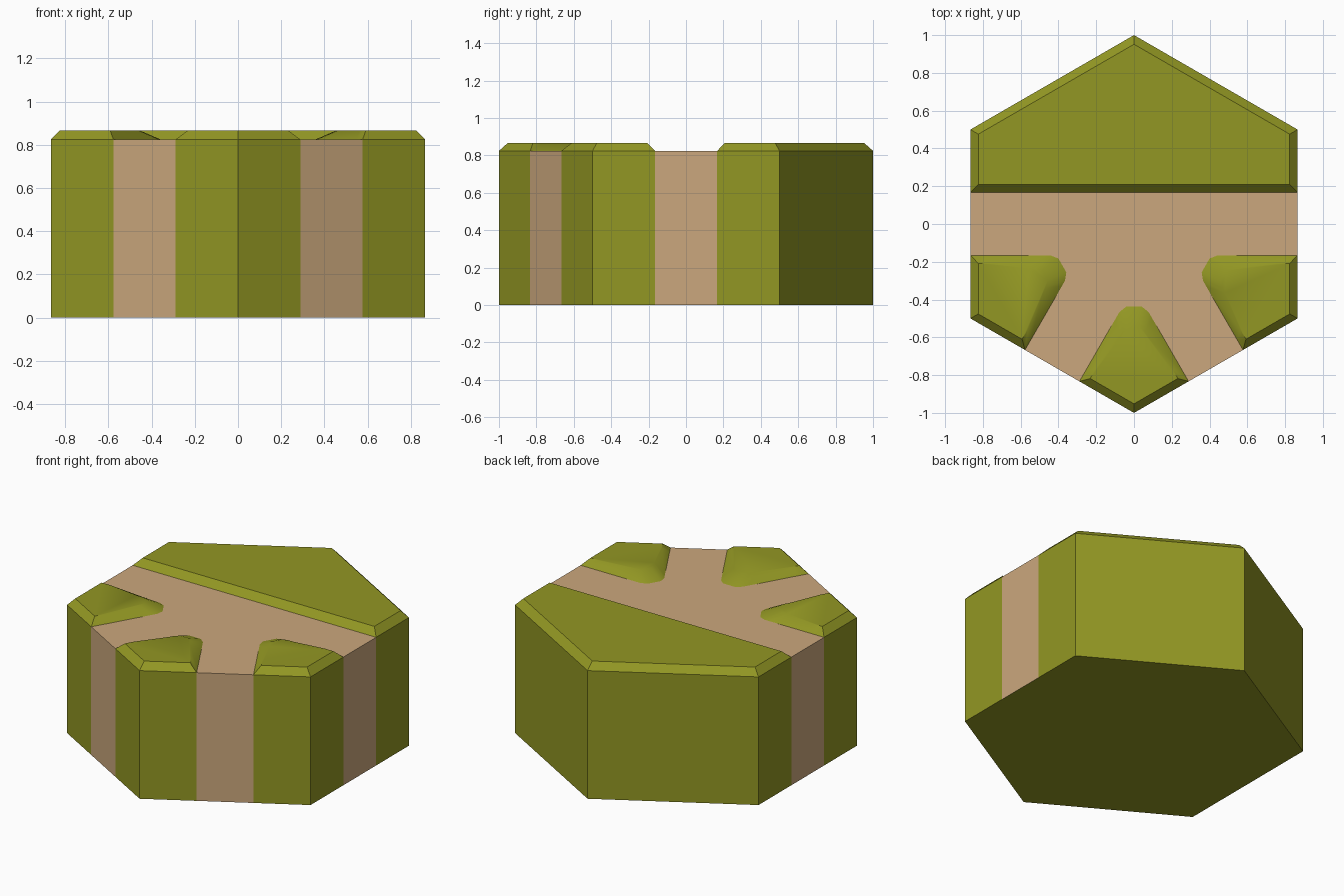
import bpy, bmesh, math
from mathutils import Matrix

if "Cube" in bpy.data.objects:
    bpy.data.objects.remove(bpy.data.objects["Cube"])

BASE_Z, TOP_Z, INSET = 0.824, 0.867, 0.042
AP = math.sqrt(3) / 2


def material(name, rgb):
    m = bpy.data.materials.new(name)
    m.diffuse_color = (*rgb, 1)
    m.use_nodes = True
    m.node_tree.nodes["Principled BSDF"].inputs["Base Color"].default_value = m.diffuse_color
    return m


grass = material("grass green", (0.29, 0.31, 0.017))
path = material("path tan", (0.60, 0.39, 0.205))


def make_object(name, bm, mats):
    bmesh.ops.recalc_face_normals(bm, faces=bm.faces)
    me = bpy.data.meshes.new(name)
    bm.to_mesh(me)
    bm.free()
    for m in mats:
        me.materials.append(m)
    ob = bpy.data.objects.new(name, me)
    bpy.context.collection.objects.link(ob)
    return ob


def ring(bm, pts, z):
    return [bm.verts.new((x, y, z)) for x, y in pts]


def walls(bm, a, b):
    n = len(a)
    return [bm.faces.new((a[i], a[(i + 1) % n], b[(i + 1) % n], b[i])) for i in range(n)]


# Hexagonal block, every side cut in thirds; path thirds are tan to the ground
corners = [(math.cos(math.radians(90 + 60 * k)), math.sin(math.radians(90 + 60 * k))) for k in range(6)]
outline = []
for k in range(6):
    (x0, y0), (x1, y1) = corners[k], corners[(k + 1) % 6]
    outline += [(x0 + (x1 - x0) * t / 3, y0 + (y1 - y0) * t / 3) for t in range(3)]
bm = bmesh.new()
low, high = ring(bm, outline, 0), ring(bm, outline, BASE_Z)
for i, f in enumerate(walls(bm, low, high)):
    if i % 3 == 1 and i // 3 in (1, 2, 3, 4):
        f.material_index = 1
bm.faces.new(low)
bm.faces.new(high).material_index = 1
make_object("hex_block", bm, [grass, path])


# Raised grass pads: sloped rim from outer outline up to inner outline
def pad(name, outer, inner, turn=0):
    bm = bmesh.new()
    a, b = ring(bm, outer, BASE_Z), ring(bm, inner, TOP_Z)
    walls(bm, a, b)
    bm.faces.new(b)
    bm.transform(Matrix.Rotation(math.radians(turn), 4, 'Z'))
    ob = make_object(name, bm, [grass])
    if ob.data.polygons[-1].normal.z < 0:
        ob.data.flip_normals()
    bpy.context.view_layer.objects.active = ob
    ob.select_set(True)
    bpy.ops.object.shade_smooth_by_angle(angle=math.radians(38))
    ob.select_set(False)


def mirror(half):
    """First point lies on the axis, the rest are mirrored in x."""
    return half + [(-x, y) for x, y in reversed(half[1:])]


s = INSET / math.sqrt(3)
pad("back_grass",
    mirror([(0, 1), (AP, 0.5), (AP, 1 / 6)]),
    mirror([(0, 1 - 2 * s), (AP - INSET, 0.5 - s), (AP - INSET, 1 / 6 + INSET)]))

# Three equal corner pads with rounded tips pointing to the centre
tip_outer = mirror([(0, -1), (0.289, -0.833), (0.26, -0.783), (0.095, -0.497), (0.077, -0.466), (0.042, -0.438)])
tip_inner = mirror([(0, -0.952), (0.232, -0.818), (0.202, -0.766), (0.075, -0.6), (0.058, -0.57), (0.03, -0.545)])
for name, turn in (("front_grass", 0), ("right_grass", 60), ("left_grass", -60)):
    pad(name, tip_outer, tip_inner, turn)
